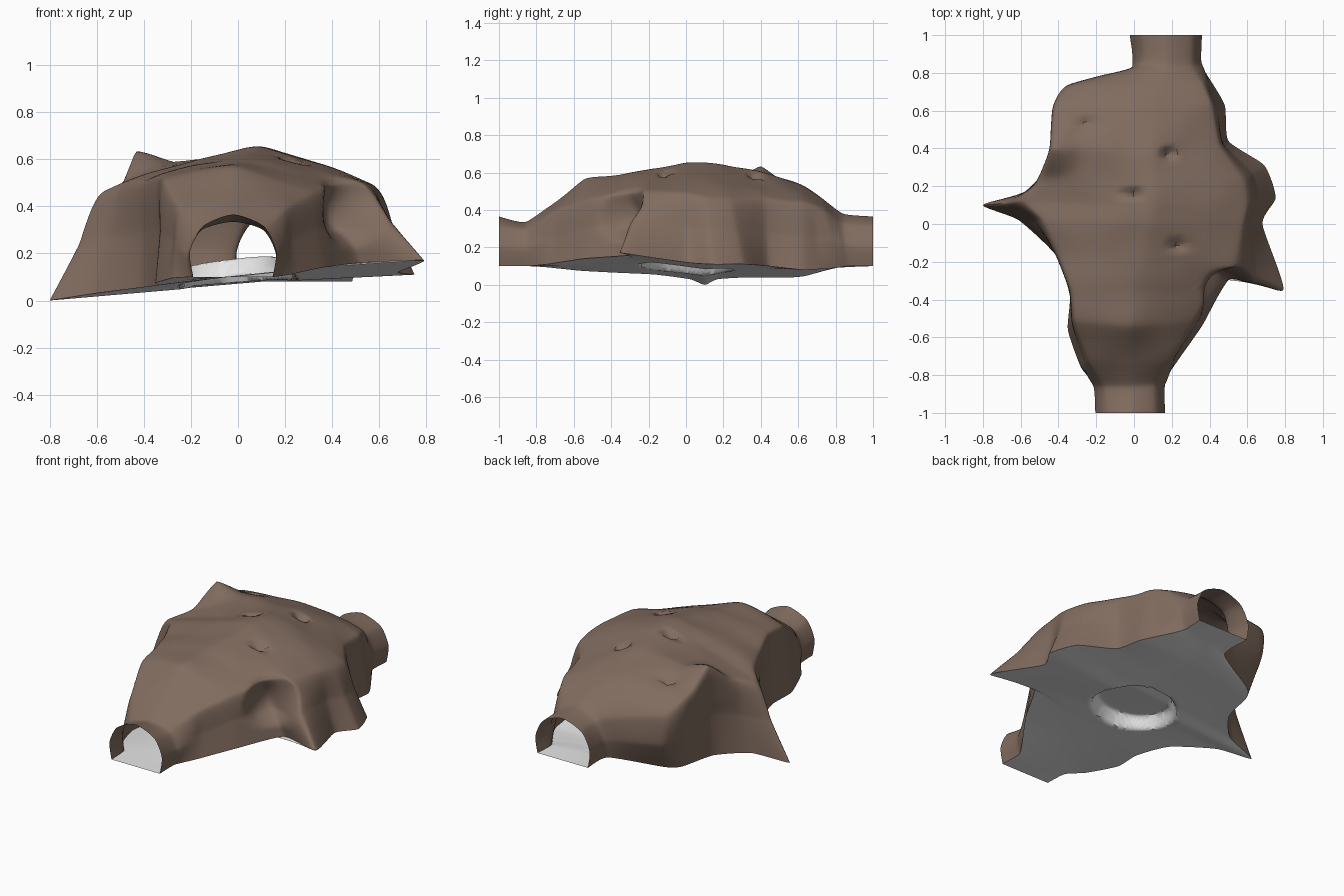
import bpy, bmesh, math
from mathutils import Vector as V, noise

if "Cube" in bpy.data.objects:
    bpy.data.objects.remove(bpy.data.objects["Cube"])

# ---- guide rails running front to back (x, y, z at matching stations) ----
left_foot = [(-.19, -1, .10), (-.20, -.86, .10), (-.28, -.76, .095), (-.35, -.56, .075),
             (-.34, -.38, .065), (-.41, -.17, .055), (-.61, .02, .03), (-.80, .10, .0),
             (-.58, .17, .03), (-.43, .34, .04), (-.37, .57, .04), (-.30, .65, .05),
             (-.01, .80, .09), (-.01, 1, .10)]
left_shoulder = [(-.15, -1, .315), (-.16, -.86, .30), (-.24, -.72, .39), (-.31, -.52, .50),
                 (-.33, -.35, .52), (-.40, -.16, .51), (-.48, .02, .50), (-.57, .12, .46),
                 (-.49, .22, .50), (-.43, .4, .57), (-.41, .62, .50), (-.33, .73, .42),
                 (.035, .84, .33), (.035, 1, .315)]
roof = [(-.02, -1, .365), (-.02, -.86, .335), (-.02, -.72, .43), (-.02, -.54, .565),
        (0, -.35, .585), (.04, -.17, .62), (.08, 0, .65), (.10, .1, .65), (.10, .2, .64),
        (.10, .4, .60), (.10, .62, .53), (.12, .72, .47), (.17, .84, .38), (.17, 1, .365)]
right_shoulder = [(.11, -1, .315), (.11, -.85, .30), (.19, -.72, .38), (.31, -.52, .46),
                  (.40, -.36, .49), (.52, -.22, .50), (.57, 0, .49), (.59, .12, .47),
                  (.57, .24, .46), (.45, .42, .46), (.41, .62, .44), (.36, .74, .40),
                  (.305, .84, .33), (.305, 1, .315)]
right_foot = [(.15, -1, .10), (.15, -.85, .10), (.22, -.74, .11), (.36, -.54, .14),
              (.52, -.28, .16), (.79, -.35, .17), (.68, 0, .12), (.75, .14, .11),
              (.69, .31, .11), (.50, .44, .10), (.48, .63, .08), (.38, .80, .09),
              (.34, .87, .10), (.345, 1, .10)]


def material(name, rgb):
    m = bpy.data.materials.new(name)
    m.diffuse_color = (*rgb, 1)
    m.use_nodes = True
    m.node_tree.nodes["Principled BSDF"].inputs["Base Color"].default_value = m.diffuse_color
    return m


def spline(points, steps, tension):
    """Smooth curve through the points."""
    p = [V(q) for q in points]
    out = []
    for i in range(len(p) - 1):
        a, b, c, d = p[max(i - 1, 0)], p[i], p[i + 1], p[min(i + 2, len(p) - 1)]
        m0, m1 = (c - a) * tension, (d - b) * tension
        for k in range(steps):
            t = k / steps
            out.append(b * (2*t**3 - 3*t*t + 1) + m0 * (t**3 - 2*t*t + t)
                       + c * (3*t*t - 2*t**3) + m1 * (t**3 - t*t))
    return out + [p[-1]]


def sheet(name, rows, mat):
    """Skin a grid of points into one surface facing up."""
    n = len(rows[0])
    verts = [tuple(v) for r in rows for v in r]
    faces = [(i*n + j, i*n + j + 1, (i+1)*n + j + 1, (i+1)*n + j)
             for i in range(len(rows) - 1) for j in range(n - 1)]
    me = bpy.data.meshes.new(name)
    me.from_pydata(verts, [], faces)
    bm = bmesh.new()
    bm.from_mesh(me)
    bm.normal_update()
    if sum(f.normal.z * f.calc_area() for f in bm.faces) < 0:
        bmesh.ops.reverse_faces(bm, faces=bm.faces[:])
    bm.to_mesh(me)
    bm.free()
    ob = bpy.data.objects.new(name, me)
    bpy.context.collection.objects.link(ob)
    me.materials.append(mat)
    bpy.ops.object.select_all(action='DESELECT')
    ob.select_set(True)
    bpy.context.view_layer.objects.active = ob
    bpy.ops.object.shade_smooth_by_angle(angle=math.radians(50))


def clamp(v):
    return max(0, min(1, v))


rock = material("brown_rock", (.22, .15, .115))
ground = material("pale_grey_floor", (.8, .8, .8))
rails = [spline(r, 10, .3) for r in (left_foot, left_shoulder, roof, right_shoulder, right_foot)]
pits = [(-.25, .53), (.18, .37), (-.01, .16), (.23, -.11)]
alcove = V((.46, -.32, .37))


def weather(p):
    """Rock unevenness, corner peak, roof pits and the side alcove."""
    p = p.copy()
    inner = min(clamp((.85 - abs(p.y)) * 5), clamp((p.z - .12) * 5))
    p.z += .012 * inner * noise.noise(p * 5)
    if p.z > .4:
        p.z += .065 * clamp(1 - math.hypot(p.x + .43, p.y - .4) / .15)
        for x, y in pits:
            p.z -= .07 * clamp(1 - math.hypot(p.x - x, p.y - y) / .045)
    d = (p - alcove).length / .17
    if d < 1:
        p += V((-.07, .08, 0)) * (1 - d * d) * clamp((p.z - .22) / .08)
    p.z = max(p.z, 0)
    return p


# ---- cave shell: arches over the rails, open at both tunnel mouths ----
def wall(foot, shoulder, side):
    # the rear left wall overhangs its foot
    w = .53 + (.5 * clamp((foot.y - .28) * 6) * clamp((.85 - foot.y) * 8) if side < 0 else 0)
    m = foot.lerp(shoulder, w)
    m.z = (foot.z + shoulder.z) / 2
    m.x += side * .035 * clamp((abs(m.y) - .7) * 8)   # rounder tunnel sides
    return m


shell = []
for lf, ls, top, rs, rf in zip(*rails):
    round_off = .24 + .14 * clamp((abs(top.y) - .65) * 5)
    arch = spline([lf, wall(lf, ls, -1), ls, top, rs, wall(rf, rs, 1), rf], 14, round_off)
    shell.append([weather(p) for p in arch])
sheet("cave_shell", shell, rock)

# ---- floor: spans the feet, with a round raised platform in the middle ----
floor = []
for lf, top, rf in zip(rails[0], rails[2], rails[4]):
    mid = V((top.x, top.y, .5 * (.1 + (lf.z + rf.z) / 2)))
    row = []
    for k in range(-40, 41):
        t = abs(k) / 40
        end = lf if k < 0 else rf
        p = mid.lerp(end, t)
        p.y = mid.y + (end.y - mid.y) * t ** 1.6
        s = clamp((.25 - math.hypot(p.x, p.y)) / .04)
        p.z = max(0, p.z + .075 * s * s * (3 - 2 * s))
        row.append(p)
    floor.append(row)
sheet("cave_floor", floor, ground)
